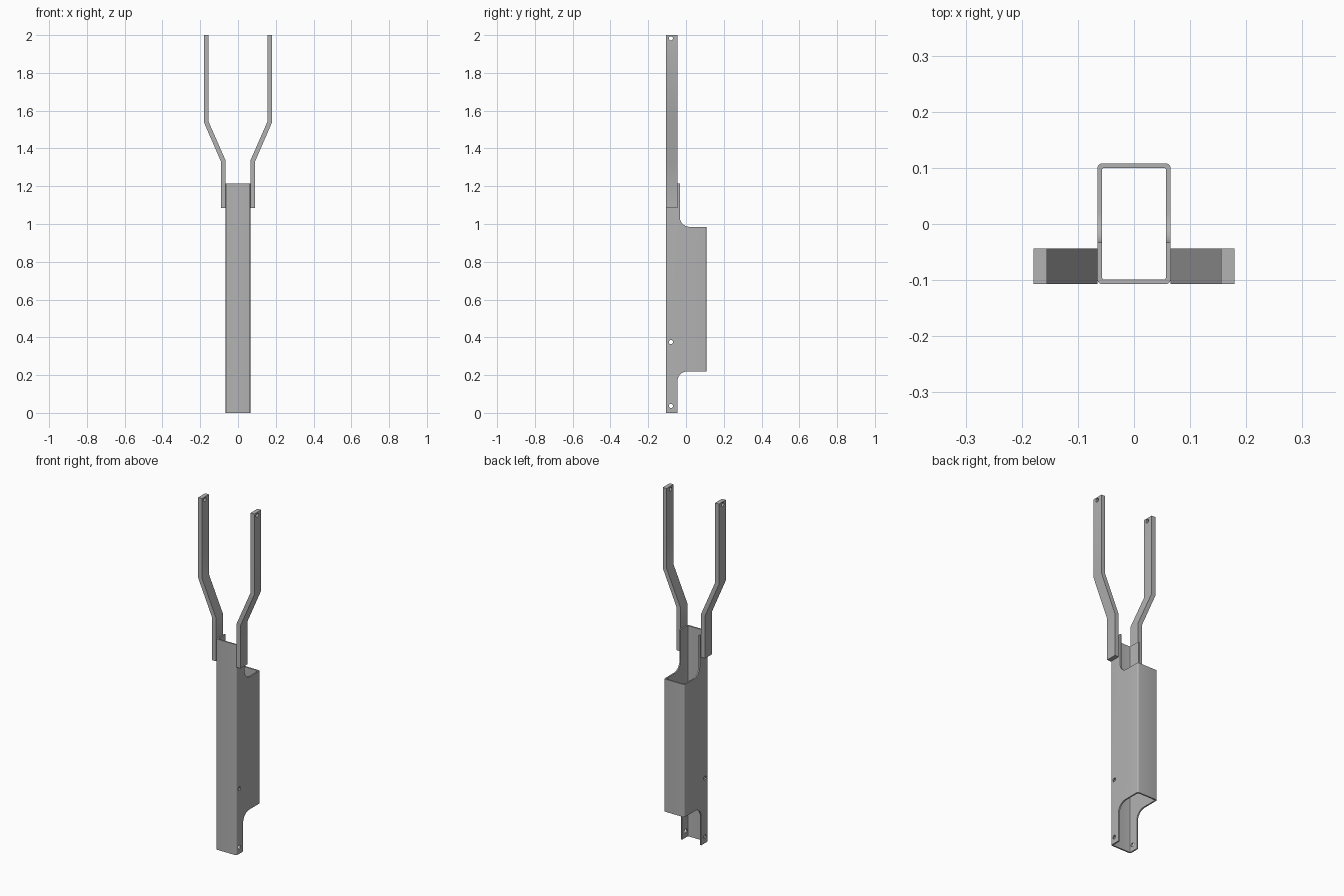
import bpy, bmesh
from math import sin, cos, pi
from mathutils import Vector

if "Cube" in bpy.data.objects:
    bpy.data.objects.remove(bpy.data.objects["Cube"])

FRONT, BACK, HALF, WALL = -0.107, 0.108, 0.065, 0.008

steel = bpy.data.materials.new("grey steel")
steel.use_nodes = True
steel.diffuse_color = (0.45, 0.45, 0.45, 1)
steel.node_tree.nodes["Principled BSDF"].inputs["Base Color"].default_value = (0.45, 0.45, 0.45, 1)


def prism(name, outline, depth):
    """Closed outline of 3D points extruded along a vector."""
    bm = bmesh.new()
    face = bm.faces.new([bm.verts.new(p) for p in outline])
    moved = bmesh.ops.extrude_face_region(bm, geom=[face])["geom"]
    bmesh.ops.translate(bm, verts=[v for v in moved if isinstance(v, bmesh.types.BMVert)], vec=depth)
    bmesh.ops.recalc_face_normals(bm, faces=bm.faces)
    mesh = bpy.data.meshes.new(name)
    bm.to_mesh(mesh)
    bm.free()
    mesh.materials.append(steel)
    obj = bpy.data.objects.new(name, mesh)
    bpy.context.collection.objects.link(obj)
    return obj


def arc(a, b, r, start, end, steps):
    angles = [start + (end - start) * i / steps for i in range(steps + 1)]
    return [(a + r * cos(t), b + r * sin(t)) for t in angles]


def rounded_box(name, inset, radius, low, high):
    x, y0, y1 = HALF - inset - radius, FRONT + inset + radius, BACK - inset - radius
    pts = []
    for i, (cx, cy) in enumerate([(x, y1), (-x, y1), (-x, y0), (x, y0)]):
        pts += arc(cx, cy, radius, i * pi / 2, (i + 1) * pi / 2, 5)
    return prism(name, [(px, py, low) for px, py in pts], Vector((0, 0, high - low)))


def notch(name, y, z, far, r):
    """Cutter for the back of the tube, with a rounded inner corner."""
    s = 1 if far > z else -1
    pts = arc(y + r, z + s * r, r, pi, pi + s * pi / 2, 12)
    pts += [(0.3, z), (0.3, far), (y, far)]
    return prism(name, [(-0.3, py, pz) for py, pz in pts], Vector((0.6, 0, 0)))


def hole(name, y, z, r=0.011):
    pts = arc(y, z, r, 0, 2 * pi, 20)[:-1]
    return prism(name, [(-0.3, py, pz) for py, pz in pts], Vector((0.6, 0, 0)))


def cut(obj, cutters):
    for c in cutters:
        c.hide_render = True
        mod = obj.modifiers.new(c.name, "BOOLEAN")
        mod.operation, mod.solver, mod.object = "DIFFERENCE", "EXACT", c
    bpy.context.view_layer.update()
    result = bpy.data.meshes.new_from_object(obj.evaluated_get(bpy.context.evaluated_depsgraph_get()))
    obj.modifiers.clear()
    obj.data = result
    for c in cutters:
        bpy.data.objects.remove(c)


# Hollow tube, cut back to an open channel at both ends
tube = rounded_box("tube_body", 0, 0.008, 0, 1.215)
cut(tube, [
    rounded_box("bore", WALL, 0.004, -0.1, 1.4),
    notch("top_notch", -0.033, 0.985, 1.5, 0.052),
    notch("bottom_notch", -0.046, 0.22, -0.3, 0.055),
    hole("bottom_hole", -0.08, 0.037),
    hole("middle_hole", -0.08, 0.375),
])

# Pair of cranked fork arms
inner = [(0.065, 1.085), (0.065, 1.335), (0.155, 1.54), (0.155, 2)]
outer = [(0.179, 2), (0.179, 1.535), (0.09, 1.33), (0.09, 1.085)]
parts = [tube]
for name, side in (("left_arm", 1), ("right_arm", -1)):
    arm = prism(name, [(side * x, FRONT, z) for x, z in inner + outer], Vector((0, 0.063, 0)))
    cut(arm, [hole(name + "_hole", -0.08, 1.983)])
    parts.append(arm)

for obj in parts:
    bpy.ops.object.select_all(action="DESELECT")
    obj.select_set(True)
    bpy.context.view_layer.objects.active = obj
    bpy.ops.object.shade_smooth_by_angle(angle=pi / 7)
